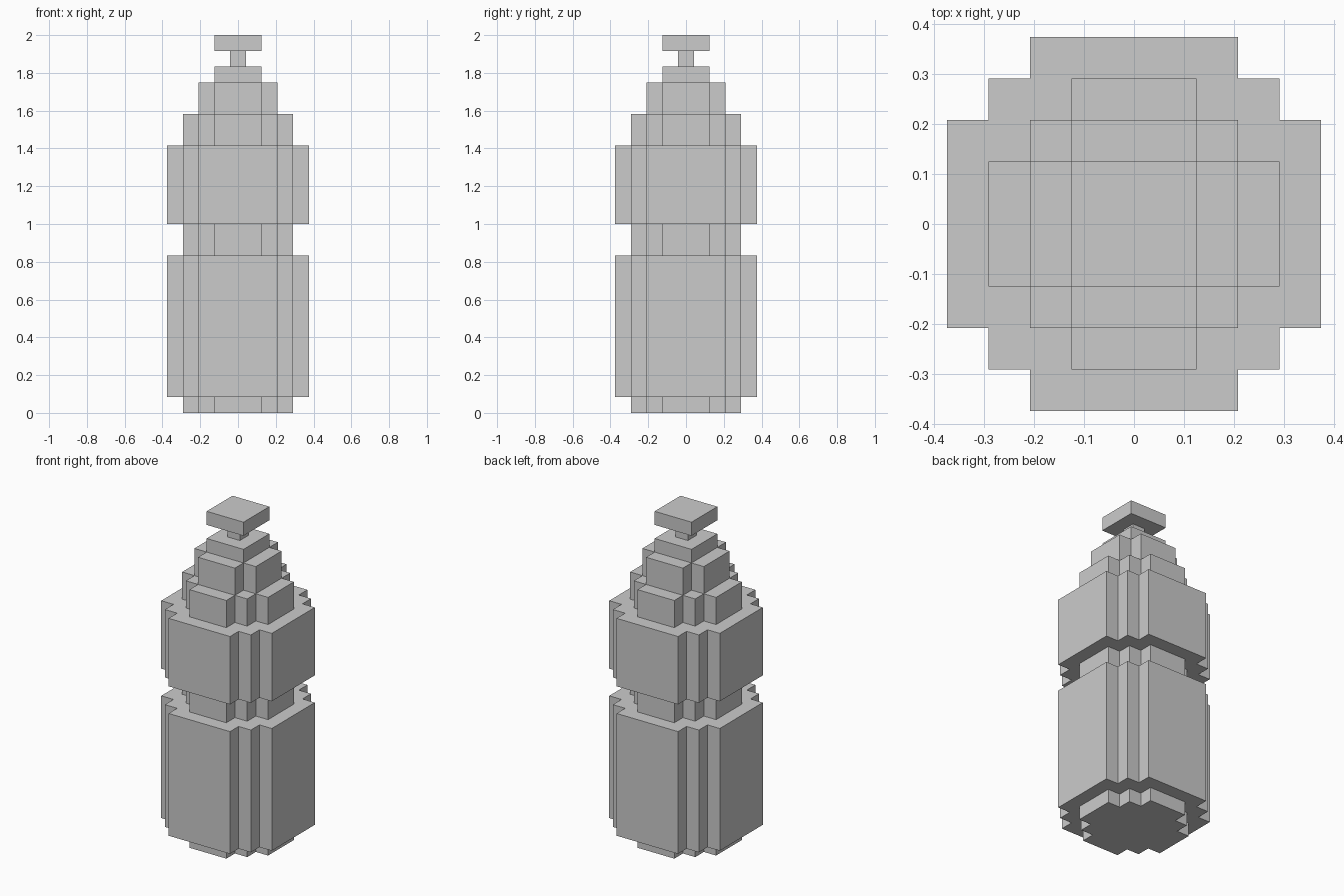
import bpy
import bmesh

if "Cube" in bpy.data.objects:
    bpy.data.objects.remove(bpy.data.objects["Cube"])

U = 2 / 24  # one block of the stepped grid

# Corner outlines of one quadrant, in blocks; turned four times to close the shape
WIDE = [(4.5, 2.5), (3.5, 2.5), (3.5, 3.5), (2.5, 3.5), (2.5, 4.5)]
MEDIUM = [(3.5, 1.5), (2.5, 1.5), (2.5, 2.5), (1.5, 2.5), (1.5, 3.5)]
CROSS = [(2.5, 1.5), (1.5, 1.5), (1.5, 2.5)]
SQUARE = [(1.5, 1.5)]
SMALL = [(0.5, 0.5)]


def tier(name, corner, z0, z1):
    """Extrude a four-fold stepped outline from z0 to z1 (in blocks)."""
    outline, pts = [], corner
    for _ in range(4):
        outline += pts
        pts = [(-y, x) for x, y in pts]
    bm = bmesh.new()
    base = bm.faces.new([bm.verts.new((x * U, y * U, z0 * U)) for x, y in outline])
    top = bmesh.ops.extrude_face_region(bm, geom=[base], use_keep_orig=True)["geom"]
    verts = [g for g in top if isinstance(g, bmesh.types.BMVert)]
    bmesh.ops.translate(bm, verts=verts, vec=(0, 0, (z1 - z0) * U))
    bmesh.ops.recalc_face_normals(bm, faces=bm.faces)
    mesh = bpy.data.meshes.new(name)
    bm.to_mesh(mesh)
    bm.free()
    bpy.context.collection.objects.link(bpy.data.objects.new(name, mesh))


# Bottle body, from the foot to the upper bulge
tier("foot", MEDIUM, 0, 1)
tier("lower_body", WIDE, 1, 10)
tier("waist", MEDIUM, 10, 12)
tier("upper_body", WIDE, 12, 17)

# Stepped shoulders, neck and cap
tier("lower_shoulder", MEDIUM, 17, 19)
tier("upper_shoulder", CROSS, 19, 21)
tier("collar", SQUARE, 21, 22)
tier("neck", SMALL, 22, 23)
tier("cap", SQUARE, 23, 24)
